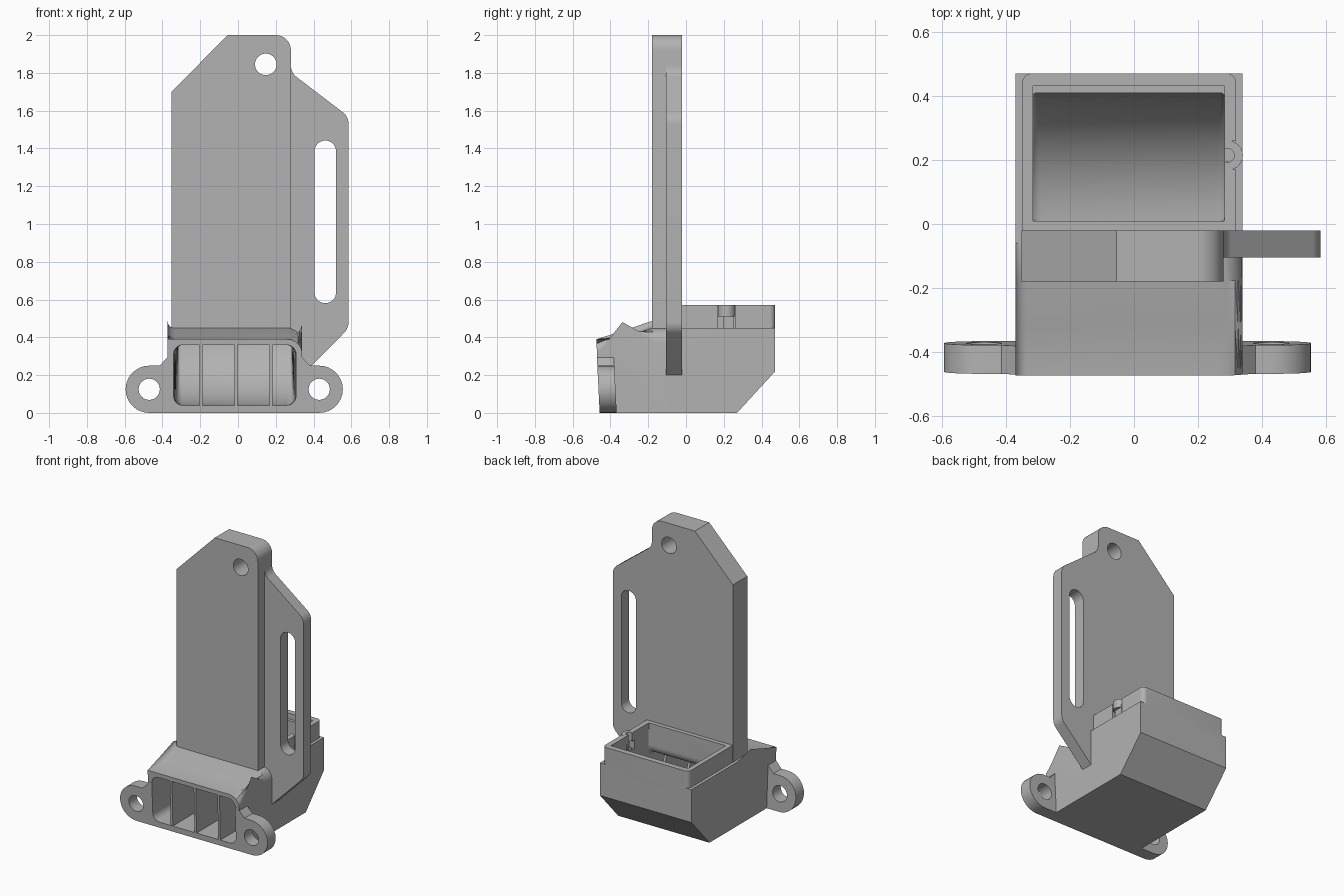
import bpy, bmesh, math
from mathutils import Vector

if "Cube" in bpy.data.objects:
    bpy.data.objects.remove(bpy.data.objects["Cube"])

grey = bpy.data.materials.new("plain grey")
grey.use_nodes = True
grey.diffuse_color = (0.45, 0.45, 0.45, 1)
grey.node_tree.nodes["Principled BSDF"].inputs["Base Color"].default_value = grey.diffuse_color


def finish(bm, name):
    bmesh.ops.recalc_face_normals(bm, faces=bm.faces)
    mesh = bpy.data.meshes.new(name)
    bm.to_mesh(mesh)
    bm.free()
    mesh.materials.append(grey)
    obj = bpy.data.objects.new(name, mesh)
    bpy.context.collection.objects.link(obj)
    return obj


def prism(name, axis, points, lo, hi, bevels=()):
    """Extrude an outline along x, y or z; bevels are (edge rule, radius)."""
    place = {"x": lambda a, b, d: (d, a, b),
             "y": lambda a, b, d: (a, d, b),
             "z": lambda a, b, d: (a, b, d)}[axis]
    bm = bmesh.new()
    ends = [[bm.verts.new(place(a, b, d)) for a, b in points] for d in (lo, hi)]
    n = len(points)
    for ring in ends:
        bm.faces.new(ring)
    for i in range(n):
        j = (i + 1) % n
        bm.faces.new((ends[0][i], ends[0][j], ends[1][j], ends[1][i]))
    for rule, radius in bevels:
        edges = [e for e in bm.edges if rule(e.verts[0].co, e.verts[1].co)]
        bmesh.ops.bevel(bm, geom=edges, offset=radius, segments=8,
                        profile=0.5, affect="EDGES")
    return finish(bm, name)


def box(name, x, y, z, bevels=()):
    outline = [(x[0], y[0]), (x[1], y[0]), (x[1], y[1]), (x[0], y[1])]
    return prism(name, "z", outline, *z, bevels)


def arc(cx, cy, r, start, end, n=16):
    return [(cx + r * math.cos(math.radians(start + (end - start) * i / n)),
             cy + r * math.sin(math.radians(start + (end - start) * i / n)))
            for i in range(n + 1)]


def circle(cx, cy, r):
    return arc(cx, cy, r, 0, 360, 40)[:-1]


def combine(target, tool, operation):
    mod = target.modifiers.new(tool.name, "BOOLEAN")
    mod.operation, mod.object, mod.solver = operation, tool, "EXACT"
    bpy.context.view_layer.objects.active = target
    bpy.ops.object.modifier_apply(modifier=mod.name)
    bpy.data.objects.remove(tool)


def smooth(obj):
    bpy.ops.object.select_all(action="DESELECT")
    obj.select_set(True)
    bpy.context.view_layer.objects.active = obj
    bpy.ops.object.shade_smooth_by_angle(angle=math.radians(30))


def duct_passage():
    """Rounded-rectangle passage that turns from the mouth up to the top."""
    rows = [((-0.52, 0.04), (-0.52, 0.36), 0.325, 0.05),
            ((-0.2, 0.04), (-0.2, 0.36), 0.32, 0.05)]
    for i in range(13):
        a = math.pi / 2 * i / 12
        s, c = math.sin(a), math.cos(a)
        rows.append(((0.41 * s, 0.45 - 0.41 * c),
                     (-0.03 + 0.04 * s, 0.42 - 0.06 * c),
                     0.32 - 0.02 * s, 0.05 - 0.04 * s))
    rows.append(((0.41, 0.65), (0.01, 0.65), 0.30, 0.01))
    bm = bmesh.new()
    rings = []
    for outer, inner, half, r in rows:
        o, i = Vector((0, *outer)), Vector((0, *inner))
        mid, up, h = (o + i) / 2, (i - o).normalized(), (i - o).length / 2
        ring = []
        for sx, sz, start in ((1, 1, 0), (-1, 1, 90), (-1, -1, 180), (1, -1, 270)):
            for u, v in arc(sx * (half - r), sz * (h - r), r, start, start + 90, 6):
                ring.append(bm.verts.new(mid + up * v + Vector((u - 0.017, 0, 0))))
        rings.append(ring)
    for a, b in zip(rings, rings[1:]):
        for k in range(len(a)):
            m = (k + 1) % len(a)
            bm.faces.new((a[k], a[m], b[m], b[k]))
    bm.faces.new(rings[0])
    bm.faces.new(rings[-1])
    return finish(bm, "passage")


LEFT, RIGHT = -0.372, 0.34

# Duct housing: square rear with a sloped underside
housing = prism("duct_housing", "x",
                [(-0.1, 0), (0.27, 0), (0.472, 0.22), (0.472, 0.45), (-0.1, 0.45)],
                LEFT, RIGHT)


# Front hood with rounded top edges
def top_edge(x):
    return lambda p, q: all(abs(v.x - x) < 0.001 and v.z > 0.35 for v in (p, q)) \
        and abs(p.y - q.y) > 0.05


hood = prism("hood", "x",
             [(-0.475, 0.39), (-0.32, 0.402), (-0.18, 0.45), (-0.06, 0.45),
              (-0.06, 0), (-0.455, 0)], LEFT, RIGHT,
             [(top_edge(RIGHT), 0.08), (top_edge(LEFT), 0.035)])
combine(housing, hood, "UNION")
shoulder = prism("shoulder", "x", [(-0.325, 0.3), (-0.325, 0.4), (-0.18, 0.45),
                                   (-0.05, 0.45), (-0.05, 0.3)], LEFT, -0.32)
combine(housing, shoulder, "UNION")

# Mounting ears, leaning with the mouth
ears = prism("ears", "y",
             arc(-0.47, 0.125, 0.125, 270, 90) + [(-0.415, 0.25), (-0.36, 0.31),
             (0.325, 0.31), (0.38, 0.25)] + arc(0.43, 0.125, 0.125, 90, -90),
             -0.457, -0.367)
for v in ears.data.vertices:
    v.co.y -= 0.05 * v.co.z
combine(housing, ears, "UNION")
for x in (-0.47, 0.43):
    combine(housing, prism("ear_hole", "y", circle(x, 0.125, 0.056), -0.6, -0.3),
            "DIFFERENCE")


# Raised collar with a notch and a small screw boss
def back_corner(p, q):
    return abs(p.z - q.z) > 0.1 and p.y > 0.4


collar = box("collar", (-0.35, 0.32), (-0.03, 0.472), (0.4, 0.57), [(back_corner, 0.03)])
combine(housing, collar, "UNION")
combine(housing, box("notch", (0.27, 0.4), (0.17, 0.26), (0.45, 0.6)), "DIFFERENCE")
combine(housing, box("boss_stem", (0.27, 0.32), (0.195, 0.255), (0.44, 0.53)), "UNION")
combine(housing, prism("boss", "z", circle(0.295, 0.215, 0.046), 0.51, 0.57), "UNION")

# Hollow interior, top ledge and boss hole
combine(housing, duct_passage(), "DIFFERENCE")
combine(housing, box("ledge", (-0.317, 0.283), (0.01, 0.432), (0.53, 0.7)), "DIFFERENCE")
combine(housing, prism("boss_hole", "z", circle(0.292, 0.215, 0.022), 0.46, 0.7),
        "DIFFERENCE")
smooth(housing)

# Vanes in the mouth
for i, x in enumerate((-0.195, -0.01, 0.175)):
    prism(f"vane_{i + 1}", "x",
          [(-0.458, 0.03), (-0.03, 0.03), (0.0, 0.1), (0.0, 0.3), (-0.03, 0.38),
           (-0.468, 0.37)], x - 0.008, x + 0.008)

# Upright back plate with hanging hole
plate = prism("upright_plate", "y",
              [(-0.352, 0.4), (-0.352, 1.7), (-0.055, 2.0)]
              + arc(0.2, 1.92, 0.08, 90, 0) + [(0.28, 0.4)], -0.18, -0.02)
combine(plate, prism("hang_hole", "y", circle(0.147, 1.845, 0.057), -0.3, 0.1),
        "DIFFERENCE")
smooth(plate)

# Thin side flange with a long slot
flange = prism("side_flange", "y",
               [(0.25, 0.43), (0.32, 0.43), (0.32, 0.2), (0.34, 0.2)]
               + arc(0.505, 0.48, 0.08, -45, 0, 8)
               + arc(0.505, 1.53, 0.08, 0, 45, 8)
               + arc(0.36, 1.84, 0.08, 225, 180, 8) + [(0.25, 1.84)], -0.105, -0.021)
slot = prism("slot", "y", arc(0.462, 1.385, 0.057, 0, 180)
             + arc(0.462, 0.638, 0.057, 180, 360), -0.3, 0.1)
combine(flange, slot, "DIFFERENCE")
smooth(flange)
